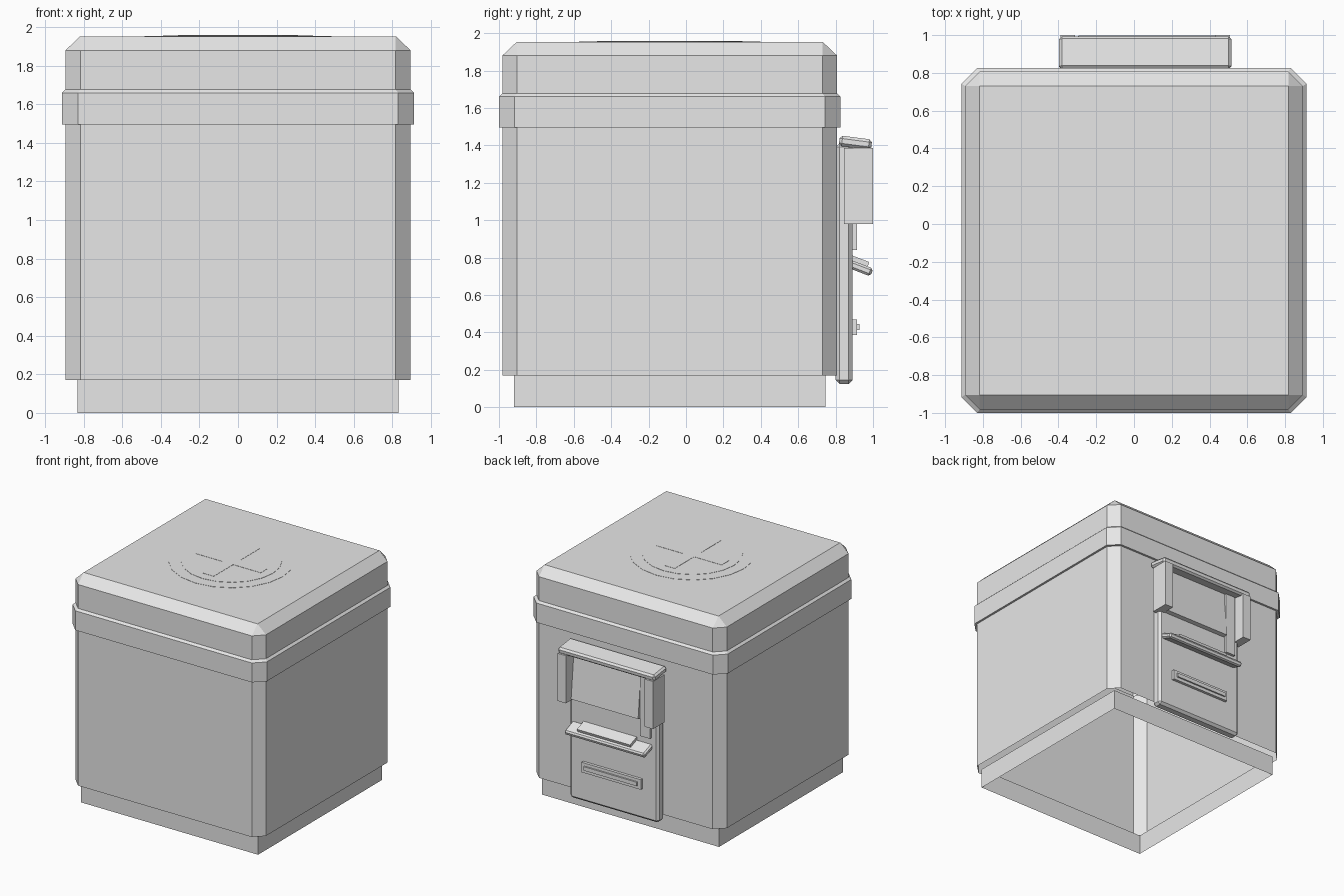
import bpy, bmesh, math
from mathutils import Matrix

if "Cube" in bpy.data.objects:
    bpy.data.objects.remove(bpy.data.objects["Cube"])

CY = -0.087  # centre of the box body in y

grey = bpy.data.materials.new("light_grey")
grey.diffuse_color = (0.8, 0.8, 0.8, 1)
grey.use_nodes = True
grey.node_tree.nodes["Principled BSDF"].inputs["Base Color"].default_value = grey.diffuse_color


def finish(name, bm):
    bmesh.ops.recalc_face_normals(bm, faces=bm.faces)
    me = bpy.data.meshes.new(name)
    bm.to_mesh(me)
    bm.free()
    me.materials.append(grey)
    ob = bpy.data.objects.new(name, me)
    bpy.context.collection.objects.link(ob)
    return ob


def box(name, x, y, z, bevel=0.0, tilt=0.0):
    """Box from (min, max) ranges, optionally chamfered and tilted about x."""
    bm = bmesh.new()
    bmesh.ops.create_cube(bm, size=1)
    bmesh.ops.scale(bm, vec=(x[1] - x[0], y[1] - y[0], z[1] - z[0]), verts=bm.verts)
    if bevel:
        bmesh.ops.bevel(bm, geom=bm.edges[:], offset=bevel, segments=1,
                        affect='EDGES', profile=0.5)
    bm.transform(Matrix.Translation((sum(x) / 2, sum(y) / 2, sum(z) / 2))
                 @ Matrix.Rotation(math.radians(tilt), 4, 'X'))
    return finish(name, bm)


def ring(bm, h, c, z):
    """Square loop of half size h with corners cut by c."""
    k = h - c
    pts = [(k, -h), (h, -k), (h, k), (k, h), (-k, h), (-h, k), (-h, -k), (-k, -h)]
    return [bm.verts.new((px, CY + py, z)) for px, py in pts]


def shell(name, loops, cap=False):
    bm = bmesh.new()
    rings = [ring(bm, *l) for l in loops]
    for a, b in zip(rings, rings[1:]):
        for i in range(8):
            j = (i + 1) % 8
            bm.faces.new((a[i], a[j], b[j], b[i]))
    if cap:
        bm.faces.new(rings[-1])
    bmesh.ops.remove_doubles(bm, verts=bm.verts, dist=1e-4)
    return finish(name, bm)


def plate(name, pts, z0, z1):
    """Flat outline extruded upward."""
    bm = bmesh.new()
    f = bm.faces.new([bm.verts.new((px, CY + py, z0)) for px, py in pts])
    r = bmesh.ops.extrude_face_region(bm, geom=[f])
    vs = [v for v in r['geom'] if isinstance(v, bmesh.types.BMVert)]
    bmesh.ops.translate(bm, verts=vs, vec=(0, 0, z1 - z0))
    return finish(name, bm)


# open square foot skirt
shell("foot_skirt", [(0.833, 0, 0), (0.833, 0, 0.17)])

# hollow body with rim band and chamfered lid, open underneath
shell("body_and_lid", [
    (0.895, 0.078, 0.17), (0.895, 0.078, 1.495),
    (0.913, 0.083, 1.495), (0.913, 0.083, 1.66),
    (0.895, 0.078, 1.677), (0.895, 0.078, 1.88),
    (0.818, 0, 1.953)], cap=True)

# round badge and plus sign on the lid
for name, r, z1 in (("lid_disc_outer", 0.485, 1.955), ("lid_disc_inner", 0.39, 1.957)):
    plate(name, [(r * math.cos(i * math.pi / 10), r * math.sin(i * math.pi / 10))
                 for i in range(20)], 1.950, z1)
L, w = 0.31, 0.05
quarter = [(L, -w), (L, w), (w, w)]
cross = []
for q in range(4):
    ca, sa = ((1, 0), (0, 1), (-1, 0), (0, -1))[q]
    cross += [(ca * a - sa * b, sa * a + ca * b) for a, b in quarter]
plate("lid_plus", cross, 1.950, 1.959)

# back unit: mounting plate
box("back_plate", (-0.36, 0.476), (0.80, 0.89), (0.125, 1.41), 0.02)
# tilted hood bar with two side arms
box("hood_bar", (-0.397, 0.515), (0.819, 0.993), (1.386, 1.442), 0.015, -7.5)
for name, x in (("hood_arm_left", (-0.39, -0.312)), ("hood_arm_right", (0.43, 0.508))):
    box(name, x, (0.845, 1.0), (0.98, 1.385))
# slanted panel under the hood and the strip beside it
box("slanted_panel", (-0.20, 0.44), (0.86, 0.91), (0.985, 1.39), 0, 5.5)
box("side_strip", (-0.30, -0.205), (0.87, 0.913), (0.84, 1.38))
# tilted shelf with a thin pad on it
box("shelf", (-0.305, 0.45), (0.868, 0.998), (0.721, 0.766), 0.012, -21)
box("shelf_pad", (-0.16, 0.34), (0.878, 0.978), (0.765, 0.795), 0, -21)
# slot frame and its inner bar
box("slot_frame", (-0.215, 0.345), (0.87, 0.914), (0.385, 0.47))
box("slot_bar", (-0.185, 0.315), (0.90, 0.927), (0.412, 0.445))
